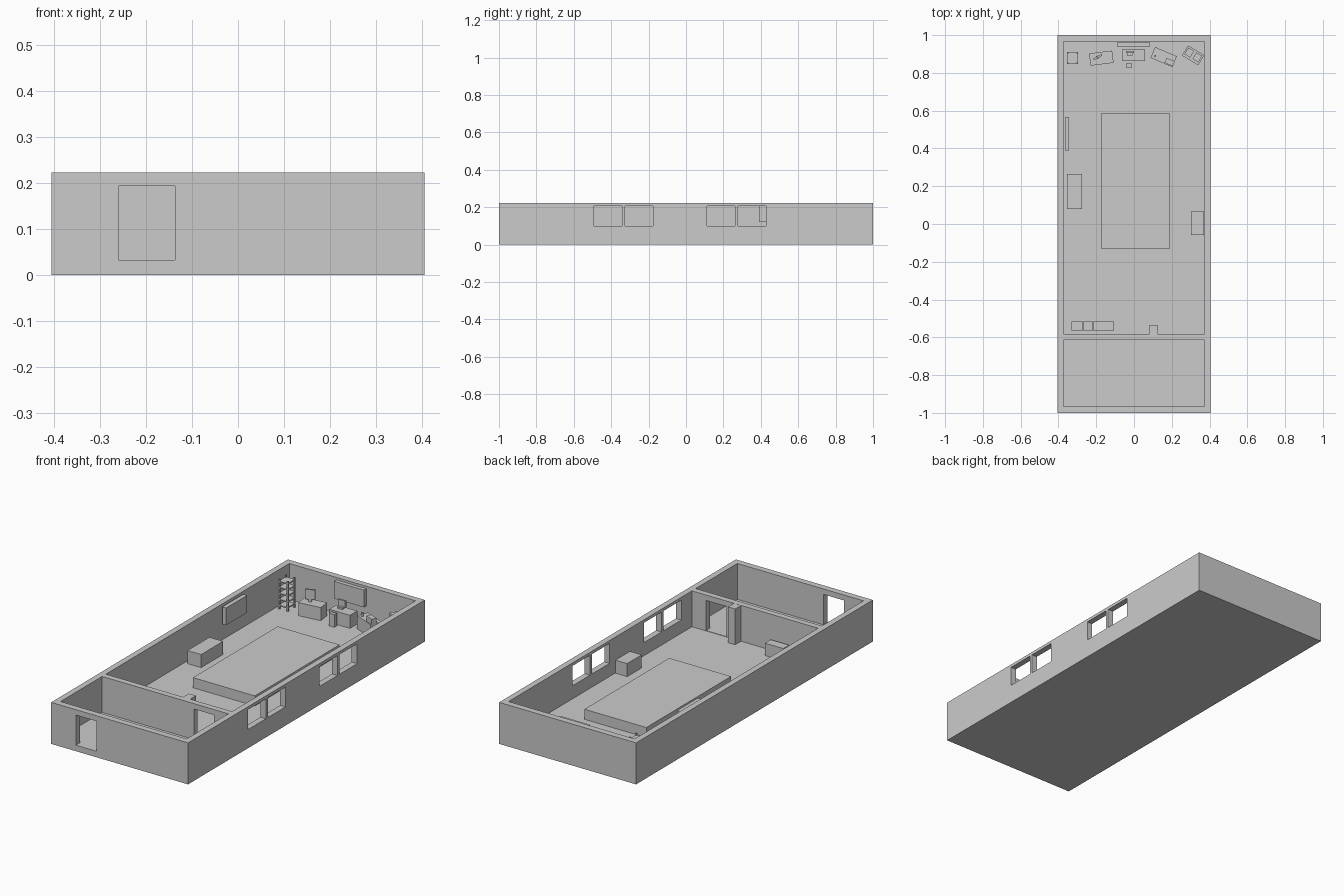
import bpy, math
from mathutils import Matrix, Vector

if "Cube" in bpy.data.objects:
    bpy.data.objects.remove(bpy.data.objects["Cube"])

FLOOR = 0.03
DESK = 0.10


def box(name, x, y, z, angle=0, pivot=None):
    """Box from (min, max) ranges, optionally turned about a vertical pivot."""
    lo, hi = zip(x, y, z)
    v = [(a, b, c) for a in (lo[0], hi[0]) for b in (lo[1], hi[1]) for c in (lo[2], hi[2])]
    f = [(0, 1, 3, 2), (4, 6, 7, 5), (0, 4, 5, 1), (2, 3, 7, 6), (0, 2, 6, 4), (1, 5, 7, 3)]
    me = bpy.data.meshes.new(name)
    me.from_pydata(v, [], f)
    if angle:
        p = Vector(pivot or ((lo[0] + hi[0]) / 2, (lo[1] + hi[1]) / 2, 0))
        me.transform(Matrix.Translation(p) @ Matrix.Rotation(math.radians(angle), 4, 'Z')
                     @ Matrix.Translation(-p))
    ob = bpy.data.objects.new(name, me)
    bpy.context.collection.objects.link(ob)
    return ob


def centred(name, c, size, z, angle=0, offset=(0, 0), turn=0):
    """Box placed in the turned local frame of a desk centred at c."""
    a = math.radians(angle)
    x = c[0] + offset[0] * math.cos(a) - offset[1] * math.sin(a)
    y = c[1] + offset[0] * math.sin(a) + offset[1] * math.cos(a)
    w, d = size[0] / 2, size[1] / 2
    return box(name, (x - w, x + w), (y - d, y + d), z, angle + turn)


def cut(target, cutter):
    mod = target.modifiers.new("cut", 'BOOLEAN')
    mod.operation, mod.solver, mod.object = 'DIFFERENCE', 'EXACT', cutter
    bpy.context.view_layer.objects.active = target
    bpy.ops.object.modifier_apply(modifier=mod.name)
    bpy.data.objects.remove(cutter)


# Building shell: two rooms, two doorways, four windows
shell = box("building_shell", (-0.405, 0.405), (-1, 1), (0, 0.222))
cut(shell, box("main_room", (-0.373, 0.373), (-0.583, 0.966), (FLOOR, 0.3)))
cut(shell, box("entry_room", (-0.373, 0.373), (-0.966, -0.615), (FLOOR, 0.3)))
cut(shell, box("front_doorway", (-0.259, -0.137), (-1.05, -0.95), (0.032, 0.193)))
cut(shell, box("inner_doorway", (0.17, 0.29), (-0.63, -0.57), (0.032, 0.193)))
for y in (-0.493, -0.327, 0.112, 0.278):
    cut(shell, box("window", (0.36, 0.45), (y, y + 0.15), (0.1, 0.206)))

# Pillar against the partition
box("pillar", (0.083, 0.125), (-0.584, -0.534), (FLOOR - 0.005, 0.2215))

# Central platform and wall furniture
box("platform", (-0.175, 0.191), (-0.131, 0.585), (FLOOR, 0.084))
box("left_cabinet", (-0.355, -0.274), (0.08, 0.266), (FLOOR, DESK))
box("right_cabinet", (0.302, 0.371), (-0.057, 0.066), (FLOOR, DESK))
box("left_wall_board", (-0.366, -0.343), (0.39, 0.567), (0.12, 0.212))
box("back_wall_board", (-0.091, 0.086), (0.94, 0.961), (0.12, 0.212))

# Low cupboards along the partition
for i, (a, b, h) in enumerate([(-0.33, -0.272, 0.09), (-0.27, -0.216, 0.09), (-0.214, -0.106, 0.096)]):
    box(f"cupboard_{i + 1}", (a, b), (-0.565, -0.516), (FLOOR, h))

# Open rack in the corner
for x in (-0.355, -0.305):
    for y in (0.846, 0.902):
        box("rack_post", (x, x + 0.008), (y, y + 0.008), (FLOOR, 0.19))
for i in range(5):
    z = 0.045 + i * 0.032
    box("rack_shelf", (-0.353, -0.299), (0.848, 0.908), (z, z + 0.006))

# Desk with upright screen
c, a = (-0.173, 0.878), 7
centred("desk_left", c, (0.123, 0.065), (FLOOR, DESK), a)
centred("screen_left", c, (0.05, 0.01), (0.112, 0.164), a, (-0.018, 0.008), 22)
centred("screen_left_foot", c, (0.016, 0.014), (DESK, 0.115), a, (-0.018, 0.008), 22)

# Middle desk with screen and chair
c = (-0.003, 0.893)
centred("desk_middle", c, (0.123, 0.062), (FLOOR, DESK))
centred("screen_middle", c, (0.042, 0.01), (0.108, 0.143), 0, (-0.019, 0.018))
centred("screen_middle_foot", c, (0.028, 0.02), (DESK, 0.109), 0, (-0.019, 0.01))
centred("stool", (-0.026, 0.839), (0.032, 0.02), (FLOOR, 0.098))

# Turned desk with a box and a cup
c, a = (0.157, 0.884), -23
centred("desk_right", c, (0.125, 0.062), (FLOOR, DESK), a)
centred("desk_box", c, (0.048, 0.028), (DESK, 0.128), a, (0.04, -0.012))
bpy.ops.mesh.primitive_cylinder_add(vertices=12, radius=0.006, depth=0.02,
                                    location=(0.112, 0.889, DESK + 0.01))
bpy.context.object.name = "cup"

# Corner table with two upright boxes
c, a = (0.313, 0.893), -31
centred("corner_table", c, (0.1, 0.063), (FLOOR, DESK), a)
for s in (-1, 1):
    centred("corner_box", c, (0.036, 0.04), (DESK, 0.155), a, (s * 0.025, 0.002))
